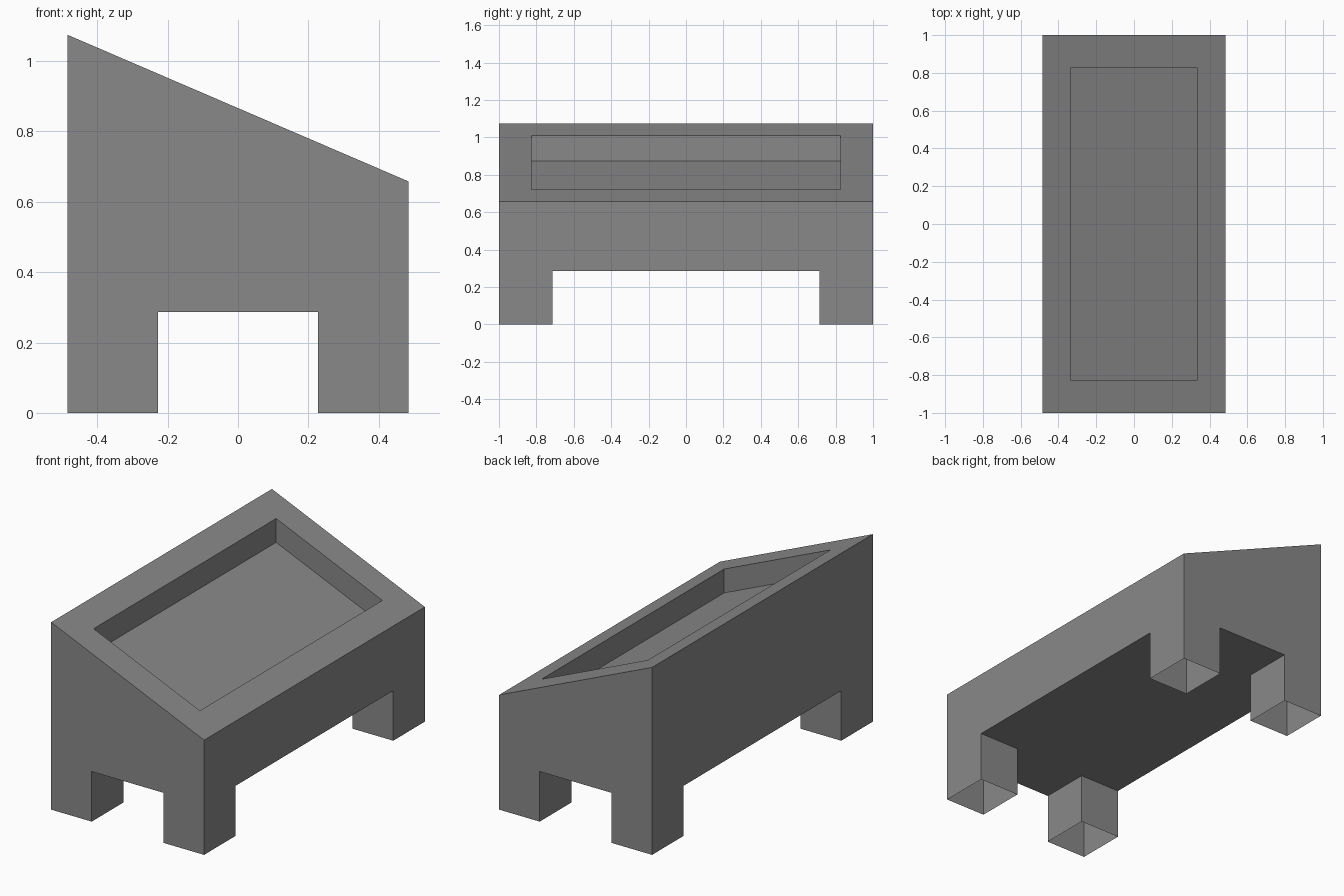
import bpy
import bmesh
from mathutils import Vector

cube = bpy.data.objects.get("Cube")
if cube:
    bpy.data.objects.remove(cube, do_unlink=True)

HALF_X, HALF_Y = 0.485, 1.0
HIGH, LOW = 1.075, 0.658           # heights of the tall and short sides
LEG_X, LEG_Y, LEG_TOP = 0.228, 0.714, 0.287
POCKET_X, POCKET_Y, DEPTH = 0.337, 0.827, 0.137


def top_z(x):
    """Height of the sloping top at x."""
    return HIGH + (LOW - HIGH) * (x + HALF_X) / (2 * HALF_X)


def prism(name, outline, direction):
    """Extrude a planar outline into a closed solid."""
    bm = bmesh.new()
    face = bm.faces.new([bm.verts.new(p) for p in outline])
    result = bmesh.ops.extrude_face_region(bm, geom=[face], use_keep_orig=True)
    moved = [v for v in result["geom"] if isinstance(v, bmesh.types.BMVert)]
    bmesh.ops.translate(bm, verts=moved, vec=Vector(direction))
    bmesh.ops.recalc_face_normals(bm, faces=bm.faces)
    mesh = bpy.data.meshes.new(name)
    bm.to_mesh(mesh)
    bm.free()
    obj = bpy.data.objects.new(name, mesh)
    bpy.context.collection.objects.link(obj)
    return obj


def cut(target, cutter):
    """Subtract the cutter and remove it afterwards."""
    cutter.hide_render = True
    mod = target.modifiers.new("cut", "BOOLEAN")
    mod.operation, mod.solver, mod.object = "DIFFERENCE", "EXACT", cutter
    bpy.context.view_layer.objects.active = target
    bpy.ops.object.modifier_apply(modifier=mod.name)
    bpy.data.objects.remove(cutter, do_unlink=True)


grey = bpy.data.materials.new("plain_grey")
grey.use_nodes = True
grey.diffuse_color = (0.25, 0.25, 0.25, 1)
grey.node_tree.nodes["Principled BSDF"].inputs["Base Color"].default_value = grey.diffuse_color

# Wedge-shaped body, tall on its right side
body = prism("sloped_body_with_legs",
             [(-HALF_X, -HALF_Y, 0), (HALF_X, -HALF_Y, 0),
              (HALF_X, -HALF_Y, LOW), (-HALF_X, -HALF_Y, HIGH)],
             (0, 2 * HALF_Y, 0))
body.data.materials.append(grey)

# Cross-shaped clearance that leaves four corner legs
cross = []
for sx, sy in ((1, 1), (-1, 1), (-1, -1), (1, -1)):
    corner = [(sx * 0.7, sy * LEG_Y), (sx * LEG_X, sy * LEG_Y), (sx * LEG_X, sy * 1.2)]
    cross += corner if sx * sy > 0 else corner[::-1]
cut(body, prism("leg_clearance", [(x, y, -0.2) for x, y in cross], (0, 0, 0.2 + LEG_TOP)))

# Recessed tray whose floor runs parallel to the sloping top
floor = [(sx * POCKET_X, sy * POCKET_Y, top_z(sx * POCKET_X) - DEPTH)
         for sx, sy in ((-1, -1), (1, -1), (1, 1), (-1, 1))]
cut(body, prism("tray_cutter", floor, (0, 0, 0.5)))

# Legs are open underneath
bm = bmesh.new()
bm.from_mesh(body.data)
soles = [f for f in bm.faces if all(v.co.z < 0.001 for v in f.verts)]
bmesh.ops.delete(bm, geom=soles, context="FACES")
bm.to_mesh(body.data)
bm.free()
